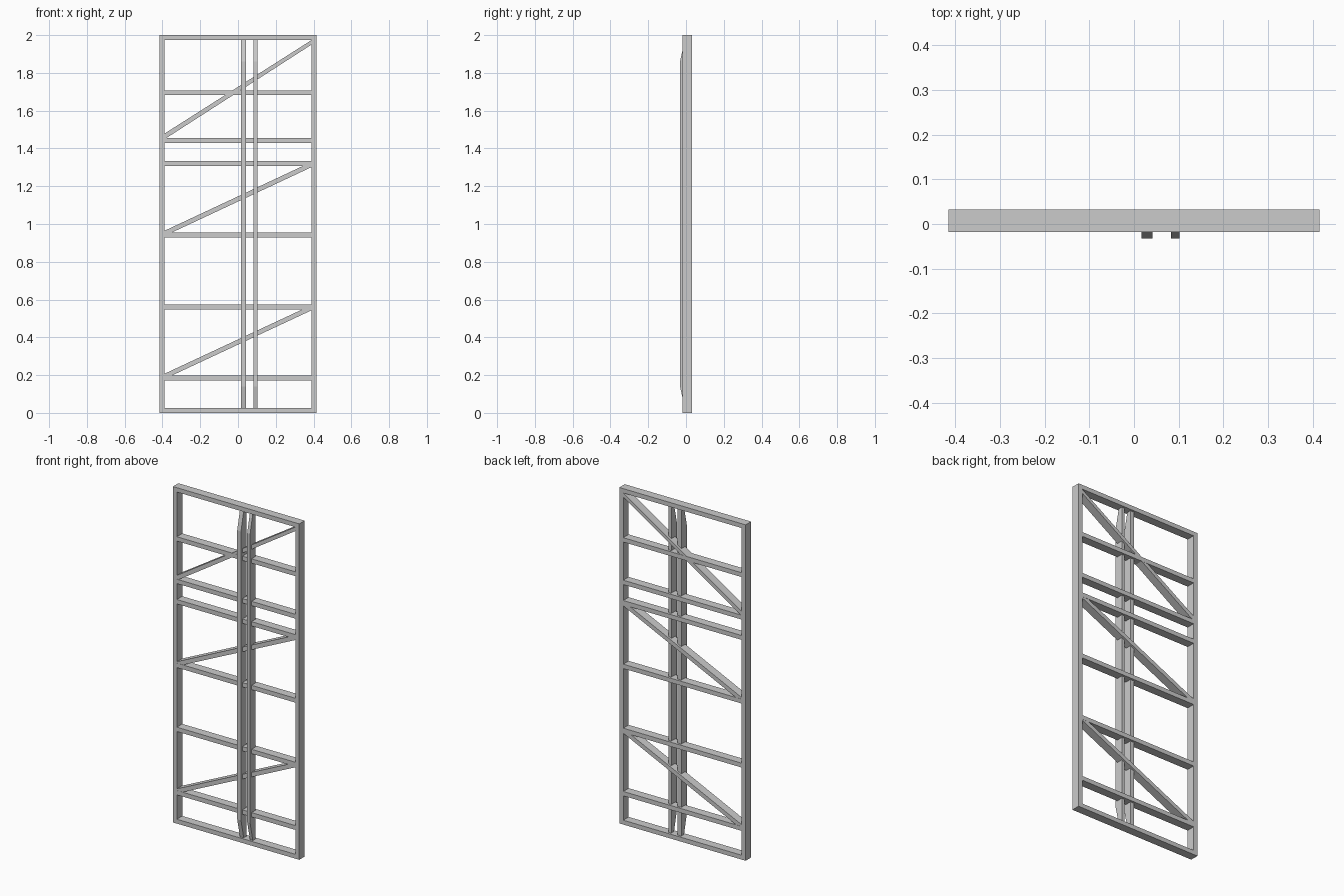
import bpy, bmesh
from math import hypot

if "Cube" in bpy.data.objects:
    bpy.data.objects.remove(bpy.data.objects["Cube"])

W, H = 0.416, 2.0          # half width, height
Y0, Y1 = -0.018, 0.033     # frame front and back
T = 0.026                  # timber thickness
IN = W - T                 # inner half width


def prism(name, pts, vec):
    """Extrude a flat outline of 3D points along vec."""
    bm = bmesh.new()
    face = bm.faces.new([bm.verts.new(p) for p in pts])
    ext = bmesh.ops.extrude_face_region(bm, geom=[face])
    verts = [g for g in ext["geom"] if isinstance(g, bmesh.types.BMVert)]
    bmesh.ops.translate(bm, verts=verts, vec=vec)
    bmesh.ops.recalc_face_normals(bm, faces=bm.faces)
    mesh = bpy.data.meshes.new(name)
    bm.to_mesh(mesh)
    bm.free()
    ob = bpy.data.objects.new(name, mesh)
    bpy.context.collection.objects.link(ob)
    return ob


def panel(name, xz, y0=Y0, y1=Y1):
    """Front-view outline given depth along y."""
    return prism(name, [(x, y0, z) for x, z in xz], (0, y1 - y0, 0))


def box(name, x0, x1, z0, z1):
    return panel(name, [(x0, z0), (x1, z0), (x1, z1), (x0, z1)])


# Outer frame
box("left_stile", -W, -IN, 0, H)
box("right_stile", IN, W, 0, H)
box("bottom_rail", -IN, IN, 0, T)
box("top_rail", -IN, IN, H - T, H)

# Cross rails
for i, z in enumerate((0.184, 0.561, 0.942, 1.321, 1.442, 1.695)):
    box(f"cross_rail_{i + 1}", -IN, IN, z - T / 2, z + T / 2)

# Diagonal braces, ends cut flush with the stiles
for i, (za, zb) in enumerate(((0.193, 0.557), (0.95, 1.315), (1.463, 1.965))):
    h = 0.0125 * hypot(2 * IN, zb - za) / (2 * IN)
    panel(f"diagonal_brace_{i + 1}",
          [(-IN, za - h), (IN, zb - h), (IN, min(zb + h, H - T)), (-IN, za + h)],
          Y0 + 0.001, Y1 - 0.001)

# Twin uprights with tapered ends, standing proud of the front
FRONT, BACK = -0.032, 0.02
profile = [(BACK, T), (-0.006, T), (FRONT, 0.14),
           (FRONT, H - 0.14), (-0.006, H - T), (BACK, H - T)]
for name, x0, x1 in (("wide_upright", 0.017, 0.042), ("narrow_upright", 0.083, 0.102)):
    prism(name, [(x0, y, z) for y, z in profile], (x1 - x0, 0, 0))
